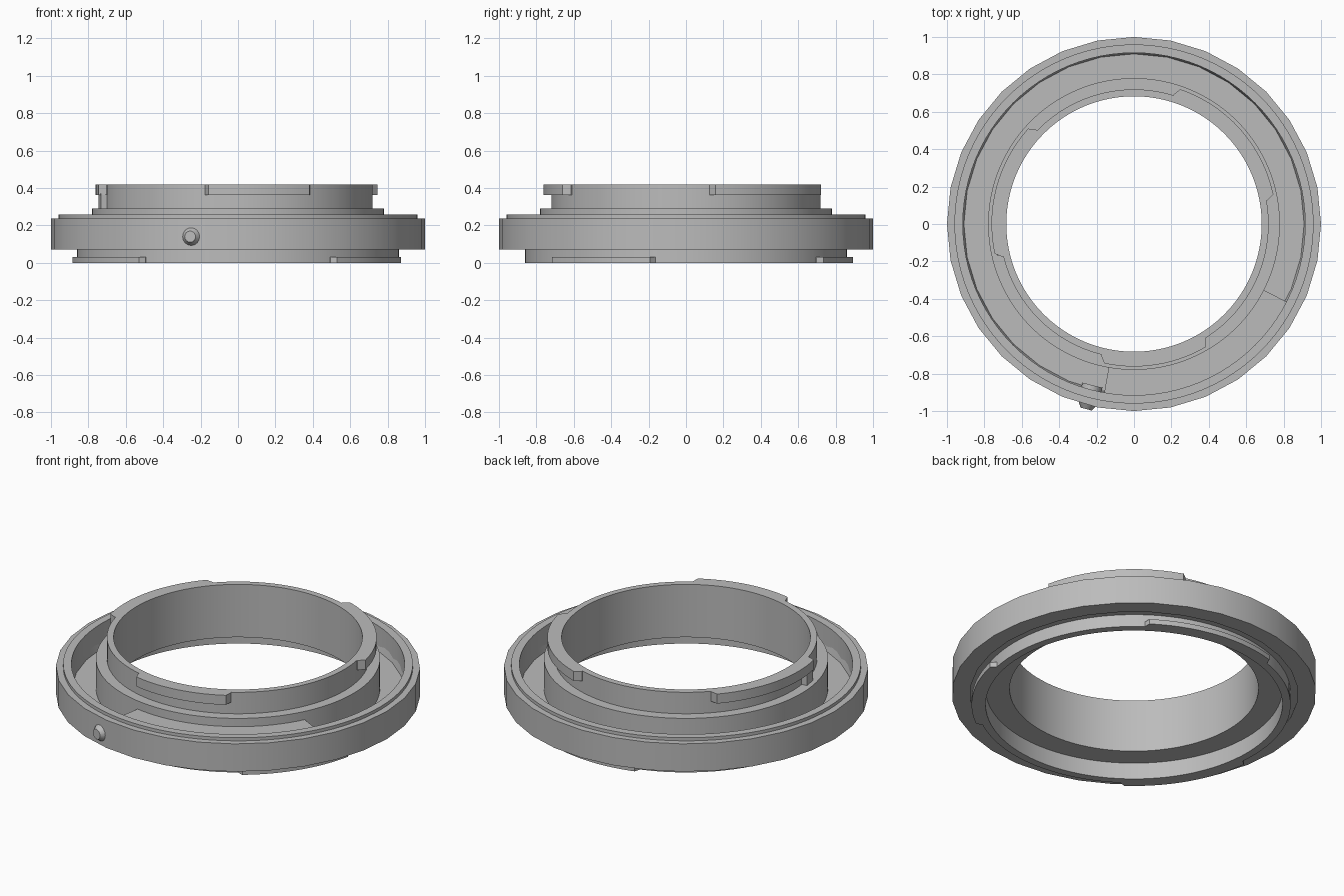
import bpy
import bmesh
from math import radians, cos, sin, pi
from mathutils import Matrix, Vector

cube = bpy.data.objects.get("Cube")
if cube:
    bpy.data.objects.remove(cube, do_unlink=True)

metal = bpy.data.materials.new("grey metal")
metal.use_nodes = True
grey = (0.5, 0.5, 0.5, 1)
metal.diffuse_color = grey
metal.node_tree.nodes["Principled BSDF"].inputs["Base Color"].default_value = grey


def finish(bm, name):
    bmesh.ops.recalc_face_normals(bm, faces=bm.faces)
    mesh = bpy.data.meshes.new(name)
    bm.to_mesh(mesh)
    bm.free()
    mesh.materials.append(metal)
    obj = bpy.data.objects.new(name, mesh)
    bpy.context.collection.objects.link(obj)
    bpy.ops.object.select_all(action='DESELECT')
    obj.select_set(True)
    bpy.context.view_layer.objects.active = obj
    bpy.ops.object.shade_smooth_by_angle(angle=radians(25))
    return obj


def sweep(name, sections, closed):
    """Join (angle, profile) sections around z into a ring or a capped arc."""
    bm = bmesh.new()
    loops = [[bm.verts.new((r * cos(a), r * sin(a), z)) for r, z in profile]
             for a, profile in sections]
    pairs = list(zip(loops, loops[1:]))
    if closed:
        pairs.append((loops[-1], loops[0]))
    else:
        bm.faces.new(loops[0])
        bm.faces.new(loops[-1])
    n = len(loops[0])
    for p, q in pairs:
        for i in range(n):
            j = (i + 1) % n
            bm.faces.new((p[i], p[j], q[j], q[i]))
    return finish(bm, name)


def ring(name, profile, sides):
    return sweep(name, [(2 * pi * i / sides, profile) for i in range(sides)], True)


def arc(name, r0, r1, z0, z1, start, end, ramp=0.0):
    """Curved block; ramp is the angle over which its ends rise to full radius."""
    def box(r):
        return [(r0, z0), (r, z0), (r, z1), (r0, z1)]
    steps = 14
    a, b = start + ramp, end - ramp
    sections = [(radians(a + (b - a) * i / steps), box(r1)) for i in range(steps + 1)]
    if ramp:
        low = box(r0 + 0.4 * (r1 - r0))
        sections = [(radians(start), low)] + sections + [(radians(end), low)]
    return sweep(name, sections, False)


# Main turned body: lower collar, trough, rim, stepped neck
ring("mount_body", [
    (0.683, 0.10), (0.815, 0.10), (0.815, 0), (0.86, 0), (0.86, 0.075),
    (0.96, 0.075), (0.96, 0.257), (0.915, 0.257), (0.915, 0.11), (0.78, 0.11),
    (0.78, 0.29), (0.72, 0.29), (0.72, 0.42), (0.683, 0.42)], 96)

# Coarser outer grip band
ring("outer_band", [(0.9, 0.07), (1, 0.07), (1, 0.238), (0.94, 0.238)], 32)

# Raised block filling part of the trough
arc("trough_block", 0.77, 0.925, 0.10, 0.24, -100, -27)

# Upper bayonet tabs and the stop under one of them
for i, (start, end) in enumerate([(-104, -58), (10, 73), (136, 194)]):
    arc(f"upper_tab_{i + 1}", 0.70, 0.762, 0.362, 0.42, start, end, 2)
arc("tab_stop", 0.70, 0.752, 0.28, 0.37, 187, 193)

# Lower bayonet tabs
for i, (start, end) in enumerate([(-174, -125), (-55, -11), (54, 108)]):
    arc(f"lower_tab_{i + 1}", 0.84, 0.892, 0, 0.03, start, end, 1.5)

# Locking screw through the side wall
direction = Vector((cos(radians(-104.5)), sin(radians(-104.5)), 0))
turn = direction.to_track_quat('Z', 'Y').to_matrix().to_4x4()
for name, wide, tip, inner, outer in [
        ("screw_head", 0.055, 0.03, 0.985, 1.022), ("screw_shank", 0.055, 0.055, 0.89, 0.985)]:
    bm = bmesh.new()
    place = Matrix.Translation(direction * (inner + outer) / 2 + Vector((0, 0, 0.14)))
    bmesh.ops.create_cone(bm, cap_ends=True, segments=16, radius1=wide, radius2=tip,
                          depth=outer - inner, matrix=place @ turn)
    finish(bm, name)
